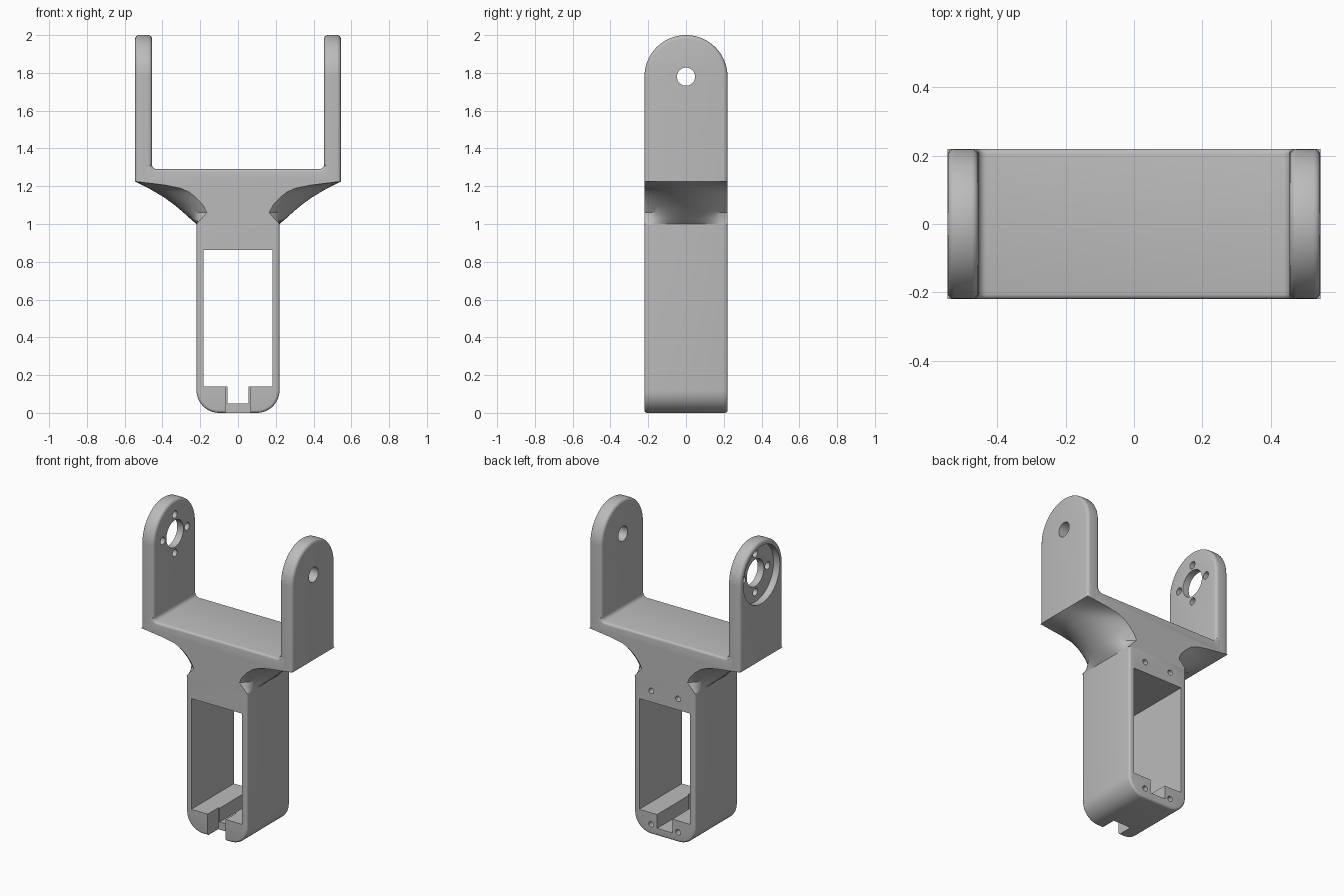
import bpy, bmesh
from math import pi, sin, cos

if "Cube" in bpy.data.objects:
    bpy.data.objects.remove(bpy.data.objects["Cube"])

HALF = 0.22          # half depth of the bracket
FLOOR = 1.225        # underside of the fork
PIVOT = 1.78         # height of the arm pivots

grey = bpy.data.materials.new("plain grey")
grey.use_nodes = True
grey.diffuse_color = (0.5, 0.5, 0.5, 1)
grey.node_tree.nodes["Principled BSDF"].inputs["Base Color"].default_value = (0.5, 0.5, 0.5, 1)


def arc(cx, cy, r, start, end, n):
    return [(cx + r * cos(start + (end - start) * i / n),
             cy + r * sin(start + (end - start) * i / n)) for i in range(n + 1)]


def circle(cx, cy, r, n=40):
    return arc(cx, cy, r, 0, 2 * pi, n)[:-1]


def rect(x0, x1, z0, z1):
    return [(x0, z0), (x1, z0), (x1, z1), (x0, z1)]


def add_object(name, bm):
    bmesh.ops.recalc_face_normals(bm, faces=bm.faces)
    mesh = bpy.data.meshes.new(name)
    bm.to_mesh(mesh)
    bm.free()
    mesh.materials.append(grey)
    obj = bpy.data.objects.new(name, mesh)
    bpy.context.collection.objects.link(obj)
    return obj


def extrude(name, pts, axis, a, b, bevel=0, above=0):
    """Extrude a profile along x or y; round its end rims above a height."""
    place = (lambda p, d: (d, p[0], p[1])) if axis == 0 else (lambda p, d: (p[0], d, p[1]))
    bm = bmesh.new()
    ends = [[bm.verts.new(place(p, d)) for p in pts] for d in (a, b)]
    bm.faces.new(ends[0])
    bm.faces.new(ends[1][::-1])
    for i in range(len(pts)):
        j = (i + 1) % len(pts)
        bm.faces.new((ends[0][i], ends[1][i], ends[1][j], ends[0][j]))
    bmesh.ops.recalc_face_normals(bm, faces=bm.faces)
    if bevel:
        rims = [e for e in bm.edges
                if abs(e.verts[0].co[axis] - e.verts[1].co[axis]) < 1e-5
                and max(v.co.z for v in e.verts) > above
                and not (axis == 1 and min(v.co.z for v in e.verts) > 0.99 and above < 0)]
        bmesh.ops.bevel(bm, geom=rims, offset=bevel, segments=4, profile=0.5, affect='EDGES')
    return add_object(name, bm)


def cut(obj, pts, axis, a, b):
    cutter = extrude("cutter", pts, axis, a, b)
    cutter.hide_render = True
    mod = obj.modifiers.new("cut", 'BOOLEAN')
    mod.operation = 'DIFFERENCE'
    mod.solver = 'EXACT'
    mod.object = cutter
    bpy.context.view_layer.objects.active = obj
    bpy.ops.object.modifier_apply(modifier=mod.name)
    bpy.data.objects.remove(cutter)


# Handle: tall block with rounded lower corners
r = 0.12
profile = ([(HALF, 1.0), (-HALF, 1.0)]
           + arc(r - HALF, r, r, pi, 1.5 * pi, 12)
           + arc(HALF - r, r, r, 1.5 * pi, 2 * pi, 12))
handle = extrude("handle", profile, 1, -HALF, HALF, 0.015, -1)
cut(handle, rect(-0.183, 0.183, 0.14, 0.862), 1, -1, 1)      # window
cut(handle, rect(-0.055, 0.055, 0.05, 0.2), 1, -1, 1)        # cable channel
cut(handle, rect(-0.065, 0.065, -0.1, 0.2), 1, -1, -0.11)    # front notch
for x in (-0.097, 0.097):                                    # rear screw holes
    for z in (0.065, 0.935):
        cut(handle, circle(x, z, 0.018, 20), 1, 0.1, 1)

# Flared neck: saddle-shaped scoops, widest along the middle
rows = [  # height, half width at mid depth, half width at front and back
    (1.0, 0.22, 0.22), (1.03, 0.255, 0.192), (1.06, 0.288, 0.165),
    (1.1, 0.335, 0.185), (1.14, 0.39, 0.222), (1.17, 0.44, 0.26),
    (1.19, 0.475, 0.305), (1.205, 0.505, 0.38), (1.215, 0.525, 0.46),
    (FLOOR, 0.545, 0.545)]
bm = bmesh.new()
rings = []
STEPS = 20
ys = [-HALF * cos(pi * i / STEPS) for i in range(STEPS + 1)]
for z, mid, edge in rows:
    width = [edge + (mid - edge) * (1 - (abs(y) / HALF) ** 2.2) for y in ys]
    ring = [(w, y, z) for w, y in zip(width, ys)]
    ring += [(-w, y, z) for w, y in zip(width[::-1], ys[::-1])]
    rings.append([bm.verts.new(p) for p in ring])
for low, high in zip(rings, rings[1:]):
    for i in range(len(low)):
        j = (i + 1) % len(low)
        bm.faces.new((low[i], low[j], high[j], high[i]))
bm.faces.new(rings[0][::-1])
bm.faces.new(rings[-1])
neck = add_object("neck", bm)

# Fork base: plate whose ends curve up into the arms
f = 0.025
top = 1.29
profile = ([(-0.5, FLOOR), (0.5, FLOOR), (0.5, top + f)]
           + arc(0.455 - f, top + f, f, 0, -pi / 2, 6)
           + arc(f - 0.455, top + f, f, -pi / 2, -pi, 6)
           + [(-0.5, top + f)])
base = extrude("fork_base", profile, 1, -HALF, HALF, 0.015, FLOOR + 0.01)

# Arms: round-topped uprights
parts = [handle, neck, base]
profile = [(-HALF, FLOOR), (HALF, FLOOR)] + arc(0, PIVOT, HALF, 0, pi, 40)
for name, side in (("left_arm", 1), ("right_arm", -1)):
    inner, outer = sorted((0.455 * side, 0.545 * side))
    arm = extrude(name, profile, 0, inner, outer, 0.02, FLOOR + 0.01)
    parts.append(arm)
    if side > 0:
        cut(arm, circle(0, PIVOT, 0.048), 0, 0.3, 0.7)       # pivot hole
    else:
        cut(arm, circle(0, PIVOT, 0.188, 56), 0, -0.7, -0.5)  # disc recess
        cut(arm, circle(0, PIVOT, 0.088), 0, -0.7, -0.3)     # centre hole
        for k in range(4):                                   # screw holes
            a = k * pi / 2
            cut(arm, circle(0.125 * cos(a), PIVOT + 0.125 * sin(a), 0.024, 20), 0, -0.7, -0.3)

# Smooth rounded areas, keep edges crisp
bpy.ops.object.select_all(action='DESELECT')
for obj in parts:
    obj.select_set(True)
bpy.context.view_layer.objects.active = handle
bpy.ops.object.shade_smooth_by_angle(angle=pi / 6)
